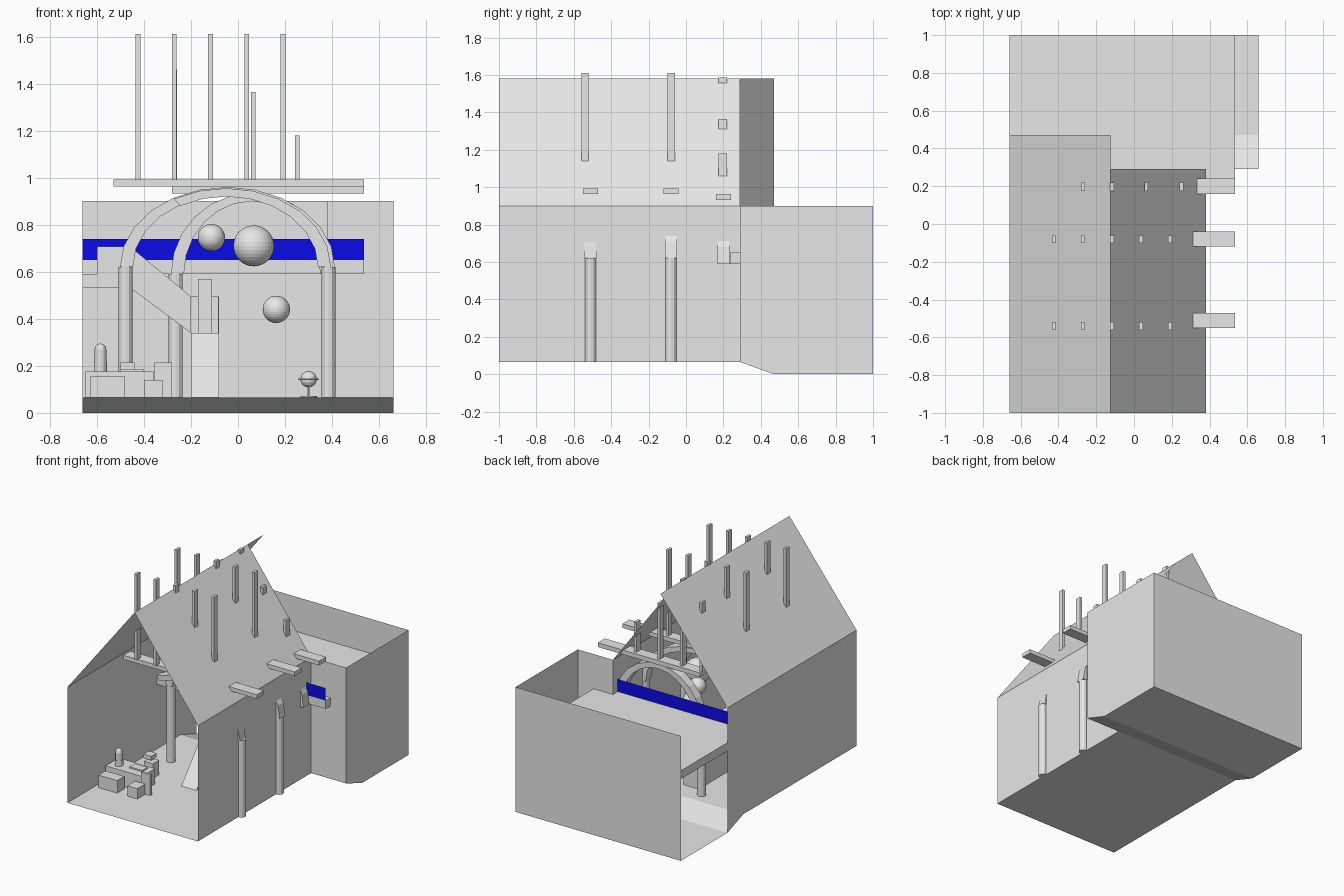
import bpy, bmesh, math

if "Cube" in bpy.data.objects:
    bpy.data.objects.remove(bpy.data.objects["Cube"])

def material(name, col):
    m = bpy.data.materials.new(name)
    m.diffuse_color = (*col, 1)
    m.use_nodes = True
    m.node_tree.nodes["Principled BSDF"].inputs["Base Color"].default_value = m.diffuse_color
    return m

GREY = material("light_grey", (0.8, 0.8, 0.8))
BLUE = material("blue", (0.004, 0.004, 1.0))

def mesh(name, verts, faces, mat=GREY):
    me = bpy.data.meshes.new(name)
    me.from_pydata(verts, [], faces)
    me.materials.append(mat)
    ob = bpy.data.objects.new(name, me)
    bpy.context.collection.objects.link(ob)
    return ob

def sheet(name, pts, mat=GREY):
    return mesh(name, pts, [tuple(range(len(pts)))], mat)

def prism(name, prof, lo, hi, axis):
    """Extrude a 2D outline along x (outline is y,z) or y (outline is x,z)."""
    n = len(prof)
    put = (lambda p, t: (t, p[0], p[1])) if axis == 'x' else (lambda p, t: (p[0], t, p[1]))
    verts = [put(p, lo) for p in prof] + [put(p, hi) for p in prof]
    faces = [tuple(range(n)), tuple(range(2 * n - 1, n - 1, -1))]
    faces += [(i, i + n, (i + 1) % n + n, (i + 1) % n) for i in range(n)]
    ob = mesh(name, verts, faces)
    bm = bmesh.new()
    bm.from_mesh(ob.data)
    bmesh.ops.recalc_face_normals(bm, faces=bm.faces)
    bm.to_mesh(ob.data)
    bm.free()
    return ob

def box(name, x0, x1, y0, y1, z0, z1):
    return prism(name, [(x0, z0), (x1, z0), (x1, z1), (x0, z1)], y0, y1, 'y')

def cyl(name, x, y, z0, z1, r, n=12, r2=None):
    bpy.ops.mesh.primitive_cone_add(vertices=n, radius1=r, radius2=r if r2 is None else r2,
                                    depth=z1 - z0, location=(x, y, (z0 + z1) / 2))
    ob = bpy.context.object
    ob.name = name
    ob.data.materials.append(GREY)
    return ob

def ball(name, x, y, z, r, seg=32):
    bpy.ops.mesh.primitive_uv_sphere_add(segments=seg, ring_count=seg // 2, radius=r, location=(x, y, z))
    ob = bpy.context.object
    ob.name = name
    ob.data.materials.append(GREY)
    return ob

def arch(name, cx, a, z0, b, y, end=180, thick=0.055, crown=0.035):
    n = max(3, round(12 * end / 180))
    ang = [math.radians(end * i / n) for i in range(n + 1)]
    outer = [(cx + a * math.cos(t), z0 + b * math.sin(t)) for t in ang]
    inner = [(cx + (a - thick) * math.cos(t), z0 + (b - crown) * math.sin(t)) for t in ang]
    verts = [(p[0], yy, p[1]) for yy in (y - 0.032, y + 0.032) for p in outer + inner]
    k, m = n + 1, 2 * (n + 1)
    faces = [(0, k, k + m, m), (n, n + m, n + k + m, n + k)]
    for i in range(n):
        faces += [(i, i + 1, i + 1 + k, i + k), (i + m, i + k + m, i + 1 + k + m, i + 1 + m),
                  (i, i + m, i + 1 + m, i + 1), (i + k, i + 1 + k, i + 1 + k + m, i + k + m)]
    return mesh(name, verts, faces)

# shell: thin floors, walls and roof slopes
L, R, W, RX, F, E, T = -0.66, 0.38, 0.66, -0.125, 0.065, 0.9, 1.58
YR, YL = 0.29, 0.47
sheet("hall_floor", [(L, -1, F), (R, -1, F), (R, YR, F), (L, YR, F)])
sheet("floor_slope", [(L, YR, F), (W, YR, F), (W, YL, 0), (L, YL, 0)])
sheet("rear_floor", [(L, YL, 0), (W, YL, 0), (W, 1, 0), (L, 1, 0)])
sheet("left_wall", [(L, -1, F), (L, YR, F), (L, YL, 0), (L, YL, E), (L, -1, E)])
sheet("right_wall", [(R, -1, F), (R, YR, F), (R, YR, E), (R, -1, E)])
sheet("side_room_front_wall", [(R, YR, F), (W, YR, F), (W, YR, E), (R, YR, E)])
sheet("side_room_right_wall", [(W, YR, F), (W, YL, 0), (W, 1, 0), (W, 1, E), (W, YR, E)])
sheet("rear_wall", [(L, 1, 0), (W, 1, 0), (W, 1, E), (L, 1, E)])
sheet("left_roof", [(L, -1, E), (RX, -1, T), (RX, YL, T), (L, YL, E)])
sheet("right_roof", [(R, -1, E), (RX, -1, T), (RX, YR, T), (R, YR, E)])

# loft with blue balustrade
box("loft", L, 0.535, 0.235, 1, 0.59, 0.65)
sheet("blue_balustrade", [(L, 0.235, 0.65), (0.535, 0.235, 0.65), (0.535, 0.235, 0.74), (L, 0.235, 0.74)], BLUE)

# roof beams and uprights
for y, py in ((-0.51, -0.54), (-0.08, -0.08)):
    box("roof_beam", -0.53, 0.535, y - 0.04, y + 0.04, 0.963, 0.992)
    for i in range(5):
        x = -0.425 + 0.154 * i
        box("roof_post", x - 0.01, x + 0.01, py - 0.02, py + 0.02, 0.99, 1.61)
box("rear_roof_beam", -0.28, 0.535, 0.16, 0.24, 0.932, 0.963)
for x, top in ((-0.27, 1.46), (-0.117, 1.585), (0.065, 1.365), (0.252, 1.18)):
    box("rear_roof_post", x - 0.01, x + 0.01, 0.175, 0.22, 0.96, top)

# columns and arches
for x, y, top in ((0.385, -0.51, 0.62), (0.385, -0.08, 0.62), (-0.478, -0.08, 0.62), (-0.265, 0.2, 0.59)):
    c = cyl("column", x, y, F, top, 0.03, 12)
arch("front_arch", -0.05, 0.445, 0.62, 0.335, -0.51, 120)
arch("middle_arch", -0.045, 0.457, 0.62, 0.34, -0.08)
arch("rear_arch", 0.06, 0.345, 0.59, 0.345, 0.2)

# stairs: first flight, landing, diagonal flight, upper landing
prism("lower_stair", [(-0.36, F), (-0.13, 0.34), (0.14, 0.34), (0.14, F)], -0.2, -0.08, 'x')
box("landing_rail", -0.085, -0.08, -0.1, 0.14, 0.34, 0.495)
box("landing_back_rail", -0.2, -0.08, 0.135, 0.14, 0.34, 0.495)
box("landing_post", -0.17, -0.11, 0.12, 0.16, 0.34, 0.57)
for y in (0.02, 0.135):
    prism("stair_side", [(-0.45, 0.525), (-0.2, 0.34), (-0.2, 0.495), (-0.45, 0.70)], y, y + 0.005, 'y')
prism("upper_stair", [(-0.45, 0.53), (-0.2, 0.345), (-0.2, 0.37), (-0.45, 0.59)], 0.025, 0.135, 'y')
box("upper_landing", L, -0.45, 0.02, 0.235, 0.53, 0.59)
box("upper_landing_rail", -0.6, -0.45, 0.015, 0.02, 0.56, 0.707)

# floating globes
for x, y, z, r in ((-0.113, 0.03, 0.745, 0.058), (0.067, -0.23, 0.71, 0.087), (0.163, -0.3, 0.44, 0.058)):
    ball("floating_globe", x, y, z, r)

# desk corner
box("desk", -0.65, -0.36, -0.58, -0.43, F, 0.175)
box("front_block", -0.63, -0.48, -0.69, -0.61, F, 0.155)
box("chair_seat", -0.4, -0.32, -0.69, -0.6, F, 0.14)
box("chair_back", -0.355, -0.28, -0.6, -0.58, F, 0.215)
box("stool", -0.49, -0.42, -0.37, -0.3, F, 0.17)
box("stool_box", -0.5, -0.44, -0.36, -0.3, 0.185, 0.215)
box("book", -0.5, -0.4, -0.52, -0.46, 0.175, 0.185)
cyl("bell_jar_base", -0.585, -0.52, 0.175, 0.215, 0.028)
cyl("bell_jar", -0.585, -0.52, 0.215, 0.27, 0.025)
ball("bell_jar_dome", -0.585, -0.52, 0.27, 0.025, 12)

# globe on a stand
cyl("globe_base", 0.3, -0.4, F, 0.072, 0.035)
cyl("globe_stem", 0.3, -0.4, 0.07, 0.11, 0.005, 8)
ball("globe", 0.3, -0.4, 0.143, 0.035, 16)
bpy.ops.mesh.primitive_torus_add(major_radius=0.041, minor_radius=0.003, major_segments=20,
                                 minor_segments=6, location=(0.3, -0.4, 0.143))
bpy.context.object.name = "globe_ring"
bpy.context.object.data.materials.append(GREY)
